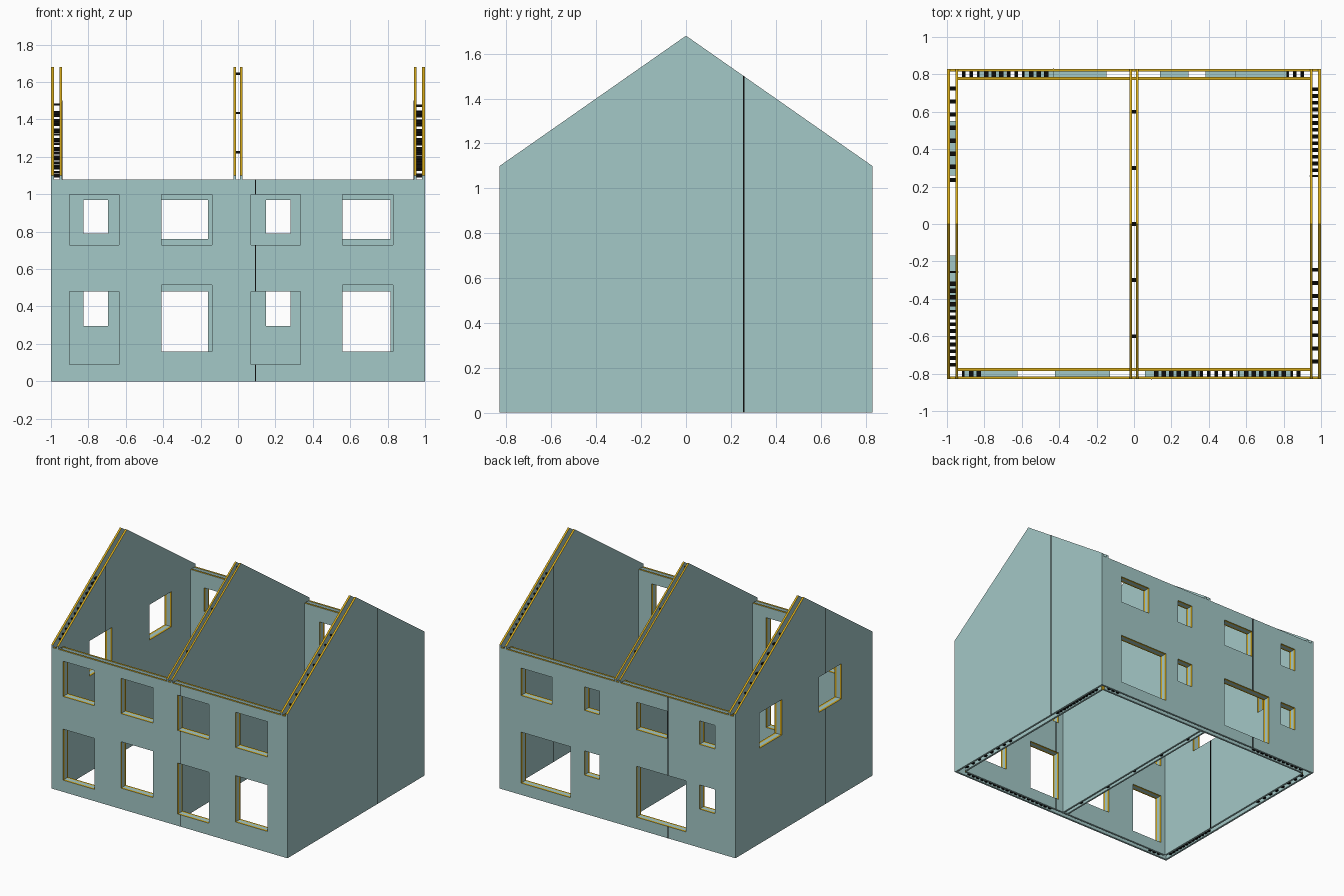
import bpy, bmesh
from mathutils import Vector
from mathutils.geometry import tessellate_polygon

if "Cube" in bpy.data.objects:
    bpy.data.objects.remove(bpy.data.objects["Cube"], do_unlink=True)


def material(name, rgb):
    m = bpy.data.materials.new(name)
    m.use_nodes = True
    m.diffuse_color = (*rgb, 1)
    m.node_tree.nodes["Principled BSDF"].inputs["Base Color"].default_value = (*rgb, 1)
    return m


TEAL = material("pale teal concrete", (0.37, 0.58, 0.57))
YELLOW = material("yellow cut edge", (0.65, 0.39, 0.01))
BLACK = material("black steel", (0.004, 0.004, 0.004))

HX, HY, EAVE, RIDGE, WALL = 1.0, 0.83, 1.10, 1.68, 1.08
LEAF, GAP = 0.015, 0.03
DEPTH = 2 * LEAF + GAP
SLOPE = (RIDGE - EAVE) / HY


def place(axis, u, d, z):
    """Point at u along a wall, d across it and height z."""
    return Vector((d, u, z)) if axis == "x" else Vector((u, d, z))


def finish(name, bm, mats):
    bmesh.ops.recalc_face_normals(bm, faces=bm.faces)
    me = bpy.data.meshes.new(name)
    bm.to_mesh(me)
    bm.free()
    for m in mats:
        me.materials.append(m)
    ob = bpy.data.objects.new(name, me)
    bpy.context.collection.objects.link(ob)
    return ob


def leaf(name, axis, d0, d1, outline, holes=()):
    """Thin wall skin with openings; its cut edges are yellow."""
    loops = [outline] + [[(a, c), (b, c), (b, e), (a, e)] for a, b, c, e in holes]
    flat = [p for loop in loops for p in loop]
    tris = tessellate_polygon([[Vector((u, z, 0)) for u, z in l] for l in loops])
    bm = bmesh.new()
    verts = [bm.verts.new(place(axis, u, d0, z)) for u, z in flat]
    for t in tris:
        bm.faces.new([verts[i] for i in t])
    ext = bmesh.ops.extrude_face_region(bm, geom=bm.faces[:], use_keep_orig=True)
    moved = [g for g in ext["geom"] if isinstance(g, bmesh.types.BMVert)]
    bmesh.ops.translate(bm, verts=moved, vec=place(axis, 0, d1 - d0, 0))
    bmesh.ops.recalc_face_normals(bm, faces=bm.faces)
    k = 0 if axis == "x" else 1
    for f in bm.faces:
        c = f.calc_center_median()
        outside = c.z < 0.001 or abs(c.x) > HX - 0.001 or abs(c.y) > HY - 0.001
        f.material_index = 0 if abs(f.normal[k]) > 0.9 or outside else 1
    return finish(name, bm, [TEAL, YELLOW])


def boxes(name, axis, items, mat):
    """Joined boxes, each given as u, d and z ranges."""
    bm = bmesh.new()
    for u0, u1, d0, d1, z0, z1 in items:
        lo, hi = place(axis, u0, d0, z0), place(axis, u1, d1, z1)
        for v in bmesh.ops.create_cube(bm, size=1)["verts"]:
            v.co = Vector([(lo[i] + hi[i]) / 2 + v.co[i] * (hi[i] - lo[i]) for i in range(3)])
    return finish(name, bm, [mat])


def closers(name, axis, d0, d1, holes, t=0.012):
    """Boards that close the cavity around each opening."""
    items = []
    for a, b, c, e in holes:
        items += [(a - t, a, d0, d1, c - t, e + t), (b, b + t, d0, d1, c - t, e + t),
                  (a, b, d0, d1, c - t, c), (a, b, d0, d1, e, e + t)]
    boxes(name, axis, items, TEAL)


def joint(name, axis, u, faces, top, holes):
    """Dark joint line on both wall faces, broken at the openings."""
    cuts = sorted((c, e) for a, b, c, e in holes if a - 0.003 <= u <= b + 0.003)
    spans, z = [], 0.0
    for c, e in cuts + [(top, top)]:
        spans.append((z, c))
        z = e
    boxes(name, axis, [(u - 0.003, u + 0.003, d - 0.001, d + 0.001, s, e)
                       for d in faces for s, e in spans], BLACK)


def steps(a, b, pitch):
    return [a + pitch * (i + 0.5) for i in range(int((b - a) / pitch))]


def roof(u):
    return RIDGE - SLOPE * abs(u)


def ribs(name, axis, d0, d1, runs, top, holes=()):
    """Steel spacers across the cavity, near its top and bottom."""
    items = []
    for a, b, pitch in runs:
        for u in steps(a, b, pitch):
            wide = any(h[0] < u < h[1] for h in holes)
            w = 0.012 if wide else 0.004
            zt = top(u) - 0.03
            items.append((u - w, u + w, d0, d1, zt - 0.012, zt))
            items.append((u - 0.01, u + 0.01, d0, d1, 0.01, 0.02))
    boxes(name, axis, items, BLACK)


# Openings as (start, end, sill, head)
front_holes = []
for x in (-0.90, 0.07):
    front_holes += [(x, x + 0.265, 0.73, 1.0), (x, x + 0.265, 0.09, 0.48)]
for x in (-0.41, 0.56):
    front_holes += [(x, x + 0.27, 0.73, 1.0), (x, x + 0.27, 0.16, 0.515)]
back_holes = []
for x in (-0.16, 0.815):
    back_holes += [(x - 0.26, x, 0.76, 0.97), (x - 0.42, x, 0.09, 0.48)]
for x in (-0.825, 0.15):
    back_holes += [(x, x + 0.13, 0.79, 0.97), (x, x + 0.13, 0.295, 0.48)]
side_holes = [(0.27, 0.54, 0.73, 1.0), (-0.455, -0.18, 0.73, 1.0)]

# Gable outlines: full, and stepped over the long walls
IN = HY - DEPTH
gable = [(-HY, 0), (HY, 0), (HY, EAVE), (0, RIDGE), (-HY, EAVE)]
stepped = [(-IN, 0), (IN, 0), (IN, WALL), (HY, WALL), (HY, EAVE),
           (0, RIDGE), (-HY, EAVE), (-HY, WALL), (-IN, WALL)]


def rect(w):
    return [(-w, 0), (w, 0), (w, WALL), (-w, WALL)]


# Long front and back walls
for name, s, holes, ju, runs in (
        ("front", -1, front_holes, 0.093, [(-0.93, -0.79, 0.04), (0.1, 0.93, 0.04)]),
        ("back", 1, back_holes, -0.43, [(-0.93, -0.44, 0.04), (0.8, 0.93, 0.04)])):
    o, a, b, i = s * HY, s * (HY - LEAF), s * (HY - LEAF - GAP), s * IN
    leaf(name + "_outer_leaf", "y", o, a, rect(HX - LEAF), holes)
    leaf(name + "_inner_leaf", "y", b, i, rect(HX - DEPTH), holes)
    closers(name + "_opening_closers", "y", a, b, holes)
    joint(name + "_joint", "y", ju, (o, i), WALL, holes)
    ribs(name + "_cavity_ribs", "y", a, b, runs, lambda u: WALL, holes)

# Gable side walls
for name, s, holes in (("left", 1, []), ("right", -1, side_holes)):
    o, a, b, i = s * HX, s * (HX - LEAF), s * (HX - LEAF - GAP), s * (HX - DEPTH)
    leaf(name + "_outer_leaf", "x", o, a, gable, holes)
    leaf(name + "_inner_leaf", "x", b, i, stepped, holes)
    if holes:
        closers(name + "_opening_closers", "x", a, b, holes)
    ju = s * 0.257
    joint(name + "_joint", "x", ju, (o, i), roof(ju), holes)
    lo, hi = sorted((s * 0.27, s * 0.77))
    far = sorted((-s * 0.2, -s * 0.77))
    ribs(name + "_cavity_ribs", "x", a, b, [(lo, hi, 0.036), (*far, 0.07)], roof, holes)
    # ladder of steel beside the joint
    boxes(name + "_joint_ladder", "x",
          [(ju - 0.006, ju + 0.006, a, b, z - 0.01, z + 0.01)
           for z in steps(0.02, 1.47, 0.048)
           if not any(h[0] < ju < h[1] and h[2] < z < h[3] for h in holes)], BLACK)

# Party wall in the middle
for name, s in (("left", 1), ("right", -1)):
    leaf("party_wall_" + name + "_leaf", "x", s * 0.012, s * 0.025, stepped)
ribs("party_wall_ribs", "x", -0.012, 0.012, [(-0.75, 0.75, 0.3)], roof)
